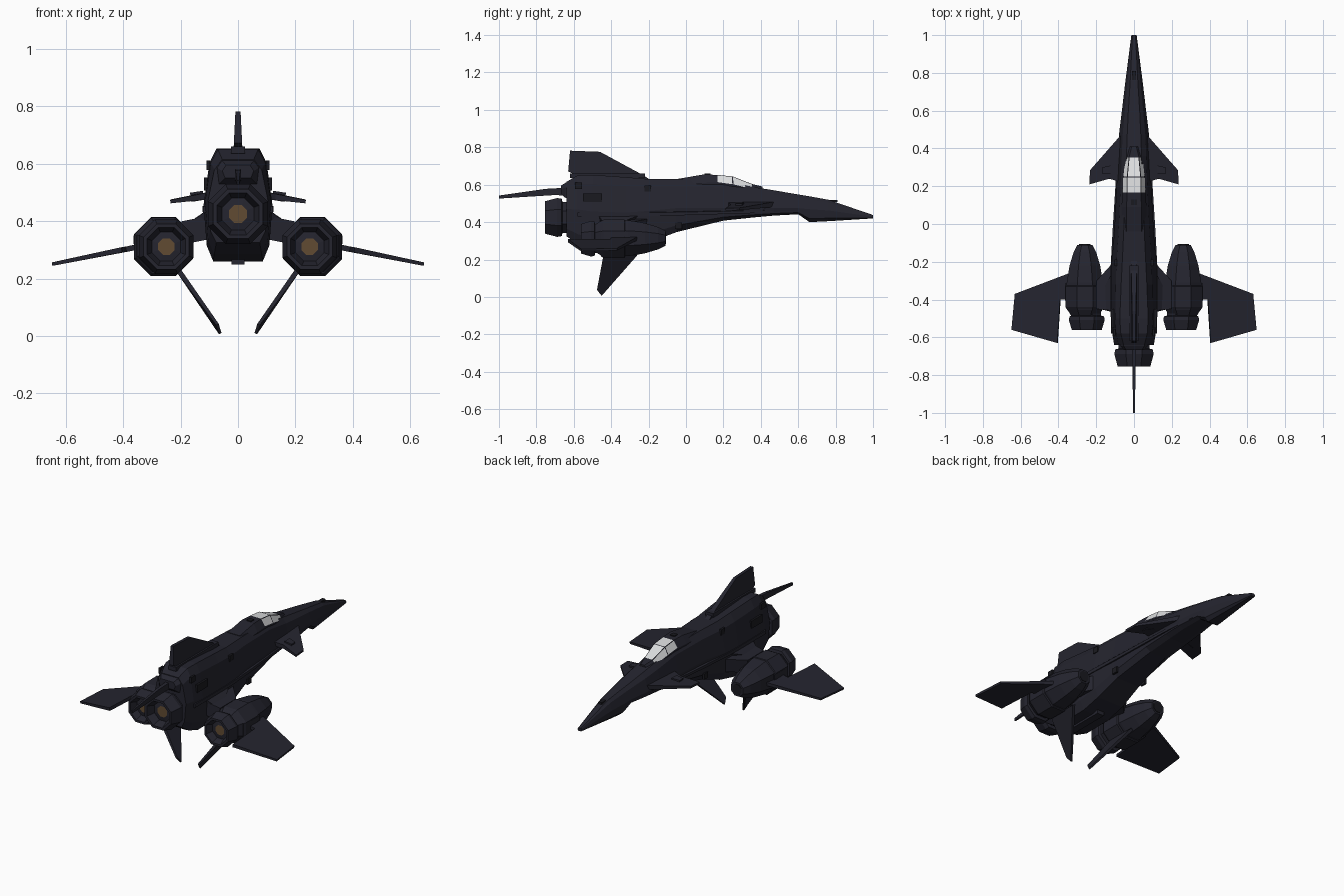
import bpy, bmesh, math
from mathutils import Vector

if "Cube" in bpy.data.objects:
    bpy.data.objects.remove(bpy.data.objects["Cube"])


def material(name, rgb):
    m = bpy.data.materials.new(name)
    m.diffuse_color = (*rgb, 1)
    m.use_nodes = True
    m.node_tree.nodes["Principled BSDF"].inputs["Base Color"].default_value = m.diffuse_color
    return m


HULL = material("dark navy hull", (0.018, 0.018, 0.028))
TRIM = material("black trim", (0.010, 0.010, 0.014))
GLASS = material("pale glass", (0.72, 0.73, 0.74))
GLOW = material("bronze burner", (0.12, 0.07, 0.032))


def finish(name, bm, mats, mirror=False):
    bmesh.ops.recalc_face_normals(bm, faces=bm.faces)
    me = bpy.data.meshes.new(name)
    bm.to_mesh(me)
    bm.free()
    ob = bpy.data.objects.new(name, me)
    bpy.context.collection.objects.link(ob)
    for m in mats:
        me.materials.append(m)
    if mirror:
        ob.modifiers.new("mirror", 'MIRROR')
    return ob


def skin(bm, rings):
    """Join rings of equal point count with quads and cap both ends."""
    vs = [[bm.verts.new(p) for p in r] for r in rings]
    n = len(vs[0])
    for a, b in zip(vs, vs[1:]):
        for i in range(n):
            bm.faces.new((a[i], a[(i + 1) % n], b[(i + 1) % n], b[i]))
    return bm.faces.new(vs[0]), bm.faces.new(vs[-1])


def body_ring(y, half):
    """Symmetric section from its right-hand (x, z) points, top to bottom."""
    return [(x, y, z) for x, z in half] + [(-x, y, z) for x, z in reversed(half)]


def hull_ring(y, top, top_w, side_w, belly):
    """Ten-sided hull section; shoulder and chine follow from the main sizes."""
    mid = min(.475, (top + belly) / 2)
    return body_ring(y, [(top_w, top),
                         (top_w + .55 * (side_w - top_w), mid + .75 * (top - mid)),
                         (side_w, mid),
                         (.91 * side_w, mid + .72 * (belly - mid)),
                         ((.55 if y > 0 else .72) * side_w, belly)])


def turned(name, x, z, profile, mats, mirror=False, sides=8):
    """Turned part along y from (y, radius); the end cap takes the last colour."""
    bm = bmesh.new()
    rings = []
    for y, r in profile:
        r /= math.cos(math.pi / sides)
        angles = [(i + .5) * math.tau / sides for i in range(sides)]
        rings.append([(x + r * math.cos(a), y, z + r * math.sin(a)) for a in angles])
    skin(bm, rings)[1].material_index = len(mats) - 1
    return finish(name, bm, mats, mirror)


def plate(name, pts, root, tip, axis=0, mirror=True):
    """Flat blade whose half-thickness runs from root to tip along an axis."""
    p = [Vector(q) for q in pts]
    n = (p[1] - p[0]).cross(p[2] - p[0]).normalized()
    far = max(abs(q[axis] - p[0][axis]) for q in p)
    offs = [n * (root + (tip - root) * abs(q[axis] - p[0][axis]) / far) for q in p]
    bm = bmesh.new()
    skin(bm, [[q + o for q, o in zip(p, offs)], [q - o for q, o in zip(p, offs)]])
    return finish(name, bm, [HULL], mirror)


def box(name, c, s, mirror=False, mat=HULL):
    bm = bmesh.new()
    bmesh.ops.create_cube(bm, size=1)
    for v in bm.verts:
        v.co = Vector([c[i] + v.co[i] * s[i] for i in range(3)])
    return finish(name, bm, [mat], mirror)


# Fuselage: y, top z, top half-width, side half-width, belly z
bm = bmesh.new()
skin(bm, [hull_ring(*s) for s in (
    (1, .438, .008, .014, .42), (.76, .52, .02, .045, .405), (.66, .538, .026, .057, .4),
    (.6, .548, .03, .064, .442), (.47, .57, .036, .08, .435), (.36, .588, .04, .085, .425),
    (.2, .622, .045, .092, .408), (-.05, .63, .055, .105, .347), (-.2, .63, .062, .118, .29),
    (-.32, .64, .068, .12, .262), (-.5, .653, .075, .12, .26), (-.58, .65, .07, .115, .285),
    (-.64, .615, .055, .105, .325))])
finish("fuselage", bm, [HULL])

# Canopy with inset panes: y, roof half-width, roof z, sill half-width, sill z
bm = bmesh.new()
skin(bm, [body_ring(y, [(a, z), (b, w), (b, w - .03)]) for y, a, z, b, w in (
    (.41, .012, .59, .03, .57), (.355, .026, .603, .046, .575), (.25, .036, .644, .058, .6),
    (.165, .036, .653, .062, .612), (.09, .04, .654, .066, .61), (-.04, .04, .632, .066, .6))])
bmesh.ops.recalc_face_normals(bm, faces=bm.faces)
panes = [f for f in bm.faces if .165 < f.calc_center_median().y < .355 and f.normal.z > .2]
bmesh.ops.inset_individual(bm, faces=panes, thickness=.004)
for f in panes:
    f.material_index = 1
finish("canopy", bm, [HULL, GLASS])
box("canopy_sensor", (0, .115, .655), (.03, .03, .008), mat=TRIM)


# Engine nozzles flare, then turn inwards to the burner disc
def nozzle(name, x, z, y, r, length, mirror=False):
    steps = ((.25, .8), (0, .8), (-.05, .96), (-.3, 1), (-1, .83), (-1, .7), (-.5, .53), (-.55, .3))
    turned(name, x, z, [(y + a * length, r * b) for a, b in steps], [HULL, GLOW], mirror)


nozzle("main_nozzle", 0, .425, -.66, .104, .095)
nozzle("pod_nozzle", .25, .311, -.485, .095, .077, True)
turned("pod_hull", .26, .314, [(-.11, .04), (-.15, .06), (-.22, .081), (-.31, .096),
                               (-.4, .099), (-.455, .092), (-.49, .07)], [HULL], True)
turned("pod_band", .26, .311, [(-.325, .098), (-.33, .103), (-.44, .102), (-.455, .094)],
       [HULL], True)
turned("pod_intake", .26, .314, [(-.12, .03), (-.107, .03)], [TRIM], True)

# Pylons joining pods to the body
plate("pylon", [(.09, -.19, .38), (.19, -.3, .36), (.19, -.45, .36), (.09, -.46, .38)], .04, .04)
plate("pylon_fairing", [(.1, -.24, .43), (.165, -.36, .385), (.14, -.45, .4), (.1, -.47, .43)],
      .012, .012)

# Wings, canards and fins
plate("wing", [(.34, -.26, .312), (.63, -.37, .254), (.648, -.56, .25), (.405, -.63, .3),
               (.39, -.4, .302), (.34, -.4, .312)], .01, .006)
plate("canard", [(.06, .48, .496), (.232, .285, .47), (.236, .21, .468), (.13, .24, .484),
                 (.06, .22, .496)], .014, .006)
plate("canard_actuator", [(.12, .31, .49), (.165, .3, .483), (.165, .265, .483),
                          (.12, .265, .49)], .016, .016)
plate("lower_fin", [(.205, -.26, .225), (.062, -.45, .008), (.072, -.475, .04),
                    (.205, -.44, .225)], .009, .005)
plate("top_fin", [(0, -.18, .62), (0, -.24, .657), (0, -.46, .776), (0, -.62, .782),
                  (0, -.63, .672), (0, -.55, .63)], .017, .009, 2, False)
box("fin_base", (0, -.42, .648), (.05, .4, .024))
plate("tail_spike", [(0, -.62, .585), (0, -.75, .578), (0, -1, .542), (0, -1, .526),
                     (0, -.7, .545), (0, -.62, .54)], .012, .004, 1, False)

# Rear deck above the main nozzle
bm = bmesh.new()
skin(bm, [body_ring(-.55, [(.07, .64), (.09, .6), (.085, .52)]),
          body_ring(-.645, [(.055, .61), (.072, .585), (.065, .53)]),
          body_ring(-.668, [(.042, .595), (.055, .575), (.045, .55)])])
finish("rear_deck", bm, [HULL])
box("belly_keel", (0, -.4, .262), (.045, .24, .026))

# Side strakes and small hatches
plate("side_strake", [(.06, .6, .462), (.088, .36, .455), (.112, -.02, .445),
                      (.124, -.24, .442), (.122, -.58, .44), (.07, -.58, .442)], .006, .011, 1)
for i, (x, y, z) in enumerate([(.103, -.575, .595), (.096, -.205, .58), (.099, -.04, .38)]):
    box(f"side_hatch_{i + 1}", (x, y, z), (.012, .036, .034), True, TRIM)
box("side_vent", (.112, -.5, .53), (.012, .1, .045), True, TRIM)
box("pod_hatch", (.356, -.36, .335), (.016, .09, .03), True)
box("nose_sensor", (0, .78, .513), (.022, .06, .012), mat=TRIM)
